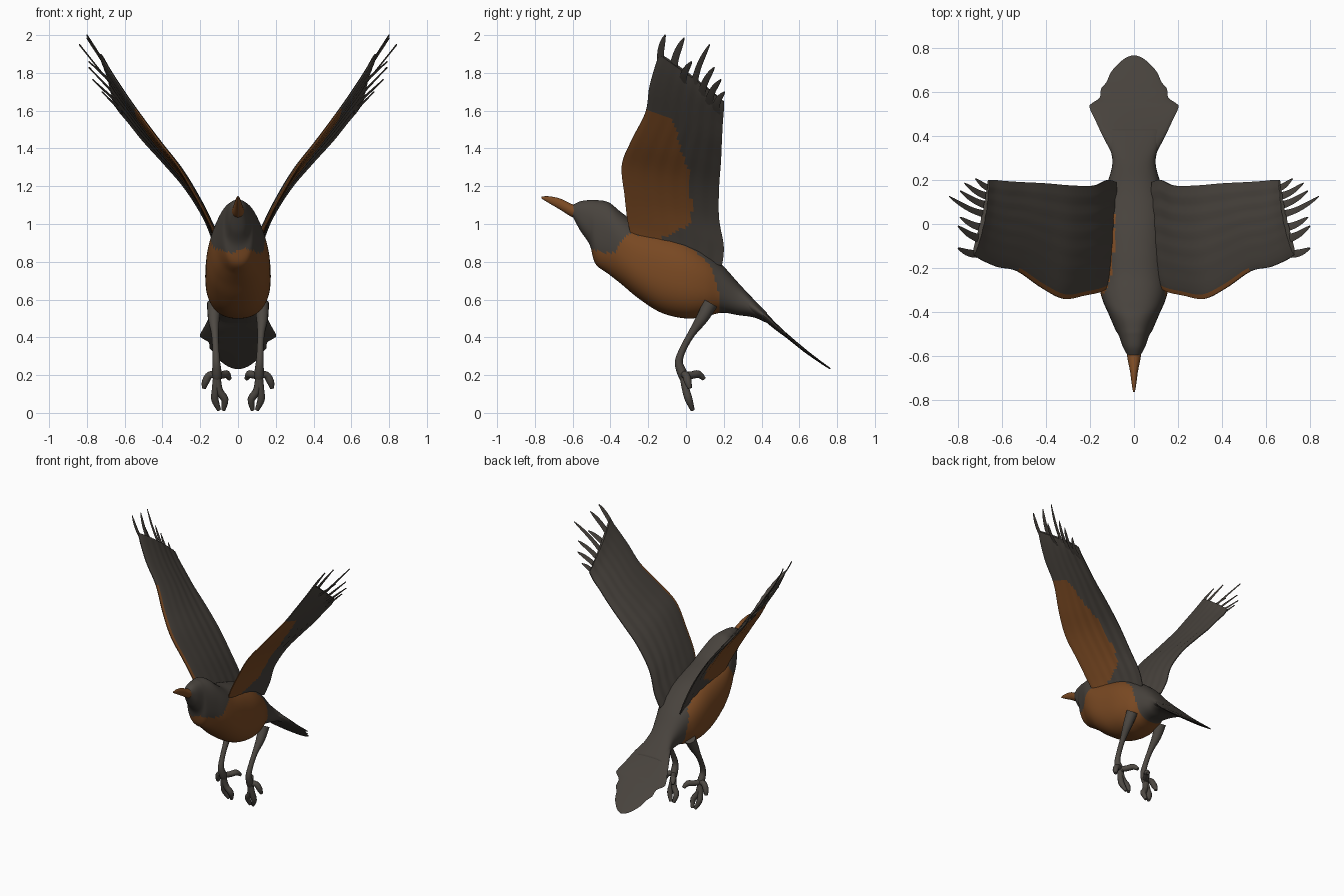
import bpy, bmesh, math
from mathutils import Vector

if "Cube" in bpy.data.objects:
    bpy.data.objects.remove(bpy.data.objects["Cube"])


def material(name, rgb):
    m = bpy.data.materials.new(name)
    m.diffuse_color = (*rgb, 1)
    m.use_nodes = True
    m.node_tree.nodes["Principled BSDF"].inputs["Base Color"].default_value = m.diffuse_color
    return m


DARK = material("dark plumage", (0.065, 0.056, 0.047))
RUST = material("rust plumage", (0.2, 0.069, 0.017))
LEG = material("leg grey", (0.075, 0.066, 0.056))


def resample(rows, n):
    """Smooth interpolation through rows, n steps between neighbours."""
    rows = [Vector(r) for r in rows]
    out = []
    for i in range(len(rows) - 1):
        a, b = rows[i], rows[i + 1]
        p = rows[i - 1] if i else a
        q = rows[i + 2] if i + 2 < len(rows) else b
        for k in range(n):
            t = k / n
            out.append(0.5 * (2 * a + (b - p) * t + (2 * p - 5 * a + 4 * b - q) * t * t
                              + (3 * a - p - 3 * b + q) * t ** 3))
    return out + [rows[-1]]


def loft(name, chains, mats, rule=None, mirror=False):
    """Closed skins over chains of rings; rule(centre, ring_index) picks the material."""
    bm = bmesh.new()
    for rings in chains:
        vs = [[bm.verts.new(p) for p in r] for r in rings]
        n = len(vs[0])
        for a, b in zip(vs, vs[1:]):
            for j in range(n):
                k = (j + 1) % n
                f = bm.faces.new((a[j], a[k], b[k], b[j]))
                if rule:
                    f.material_index = rule(f.calc_center_median(), j)
        bm.faces.new(vs[0])
        bm.faces.new(vs[-1])
    bmesh.ops.recalc_face_normals(bm, faces=bm.faces)
    me = bpy.data.meshes.new(name)
    bm.to_mesh(me)
    bm.free()
    for m in mats:
        me.materials.append(m)
    ob = bpy.data.objects.new(name, me)
    bpy.context.collection.objects.link(ob)
    if mirror:
        ob.modifiers.new("Mirror", 'MIRROR').use_clip = False
    bpy.context.view_layer.objects.active = ob
    ob.select_set(True)
    bpy.ops.object.shade_smooth_by_angle(angle=math.radians(50))
    ob.select_set(False)
    return ob


def slices(rows, n, seg=56, power=0.85):
    """Rounded cross-sections from rows of (y, top, bottom, half width)."""
    rings = []
    for y, top, bot, w in resample(rows, n):
        ring = []
        for j in range(seg):
            a = 2 * math.pi * j / seg
            c, s = math.cos(a), math.sin(a)
            ring.append((w * math.copysign(abs(c) ** power, c), y,
                         (top + bot) / 2 + (top - bot) / 2 * math.copysign(abs(s) ** power, s)))
        rings.append(ring)
    return rings


def tube(points, seg=10, n=4):
    """Round limb through (x, y, z, radius) points."""
    pts = resample(points, n)
    rings = []
    for i, p in enumerate(pts):
        d = (pts[min(i + 1, len(pts) - 1)] - pts[max(i - 1, 0)]).to_3d().normalized()
        u = d.cross(Vector((0.3, 1, 0.2))).normalized()
        v = d.cross(u)
        rings.append([p.to_3d() + p[3] * (u * math.cos(2 * math.pi * j / seg)
                                          + v * math.sin(2 * math.pi * j / seg)) for j in range(seg)])
    return rings


def piecewise(x, pts):
    for (x0, y0), (x1, y1) in zip(pts, pts[1:]):
        if x <= x1:
            return y0 + (y1 - y0) * max(0, (x - x0) / (x1 - x0))
    return pts[-1][1]


# body and head, rust breast and flanks
BODY = [(-0.60, 1.10, 1.04, 0.028), (-0.56, 1.12, 0.965, 0.05), (-0.51, 1.127, 0.89, 0.068),
        (-0.48, 1.127, 0.79, 0.085), (-0.41, 1.115, 0.735, 0.115), (-0.34, 1.06, 0.68, 0.145),
        (-0.25, 1.0, 0.605, 0.165), (-0.13, 0.965, 0.53, 0.172), (0.0, 0.92, 0.50, 0.172),
        (0.1, 0.86, 0.51, 0.155), (0.19, 0.785, 0.53, 0.12), (0.28, 0.685, 0.517, 0.098),
        (0.36, 0.60, 0.505, 0.112), (0.43, 0.53, 0.475, 0.12)]
EDGE = [(-0.6, 0.86), (-0.38, 0.86), (-0.3, 0.96), (-0.1, 0.93), (0.04, 0.875),
        (0.13, 0.79), (0.18, 0.62), (0.181, 0.3)]
loft("body", [slices(BODY, 7)], [DARK, RUST],
     lambda c, j: int(c.z < piecewise(c.y, EDGE) + 0.012 * math.sin(c.x * 40)))

# beak
BEAK = [(-0.765, 1.145, 1.135, 0.004), (-0.73, 1.147, 1.113, 0.01), (-0.67, 1.136, 1.078, 0.018),
        (-0.61, 1.108, 1.04, 0.03), (-0.58, 1.10, 1.03, 0.033)]
loft("beak", [slices(BEAK, 4, 20, 1)], [RUST])

# fanned tail
TAIL = [(0.30, 0.655, 0.53, 0.09), (0.40, 0.555, 0.495, 0.142), (0.47, 0.482, 0.442, 0.175),
        (0.53, 0.425, 0.398, 0.202), (0.55, 0.408, 0.382, 0.19), (0.575, 0.386, 0.362, 0.155),
        (0.615, 0.353, 0.33, 0.15), (0.645, 0.328, 0.308, 0.125), (0.69, 0.293, 0.277, 0.105),
        (0.73, 0.263, 0.25, 0.07), (0.755, 0.245, 0.235, 0.038), (0.766, 0.237, 0.231, 0.012)]
loft("tail", [slices(TAIL, 3, 28, 1)], [DARK])

# wings: stations of leading edge and trailing edge points
LEAD = [(0.12, -0.29, 0.94), (0.155, -0.31, 1.02), (0.225, -0.325, 1.15), (0.32, -0.34, 1.31), (0.42, -0.29, 1.44),
        (0.53, -0.215, 1.59), (0.62, -0.195, 1.72), (0.69, -0.165, 1.83), (0.73, -0.14, 1.90)]
TRAIL = [(0.08, 0.19, 0.78), (0.12, 0.20, 0.88), (0.18, 0.175, 1.03), (0.28, 0.175, 1.19), (0.40, 0.185, 1.33),
         (0.50, 0.19, 1.44), (0.58, 0.195, 1.54), (0.63, 0.20, 1.60), (0.66, 0.20, 1.65)]
OUT = Vector((0.83, 0, -0.56))
CHORD = 26


def wing_rings():
    rings = []
    for i, (a, b) in enumerate(zip(resample(LEAD, 7), resample(TRAIL, 7))):
        under, upper = [], []
        for k in range(CHORD + 1):
            t = k / CHORD
            mid = a.lerp(b, t) - OUT * 0.012 * math.sin(math.pi * t)
            mid += OUT * 0.003 * math.sin(t * 40) * t          # soft feather ripples
            h = 0.003 + 0.013 * math.sqrt(t) * (1 - t) ** 1.2 * 2
            under.append(mid + OUT * h)
            upper.append(mid - OUT * h)
        rings.append(under + upper[::-1])
    return rings


PATCH = [(0.93, -0.12), (1.0, 0.02), (1.1, 0.04), (1.2, 0.005), (1.27, 0.02),
         (1.4, -0.03), (1.5, -0.055), (1.57, -0.09), (1.6, -0.2), (1.61, -1)]
loft("wings", [wing_rings()], [DARK, RUST],
     lambda c, j: int((j <= CHORD or j > 2 * CHORD - 1) and c.y < piecewise(c.z, PATCH)), mirror=True)

# wing tip feathers: (place along tip edge, tip point, half width)
FEATHERS = [(0.08, (0.80, -0.11, 2.0), 0.034), (0.24, (0.80, -0.01, 1.985), 0.034),
            (0.40, (0.79, 0.03, 1.86), 0.032), (0.55, (0.84, 0.125, 1.95), 0.026),
            (0.68, (0.79, 0.15, 1.83), 0.03), (0.80, (0.77, 0.185, 1.765), 0.03),
            (0.92, (0.72, 0.205, 1.70), 0.03)]


def feather(f, tip, w):
    a, b = Vector(LEAD[-1]), Vector(TRAIL[-1])
    tip = Vector(tip)
    edge = a.lerp(b, f) - OUT * 0.012 * math.sin(math.pi * f)
    base = edge - Vector((0.05, 0.01, 0.08))
    rings = []
    for k in range(11):
        t = k / 10
        p = base.lerp(tip, t) + Vector((0, -0.018, 0)) * math.sin(math.pi * t)
        side = (b - a).normalized() * w * (0.12 + 0.88 * (1 - t ** 3)) * (1 - 0.3 * math.sin(math.pi * t))
        rings.append([p + side, p + OUT * 0.004, p - side, p - OUT * 0.004])
    return rings


loft("wing_tip_feathers", [feather(*f) for f in FEATHERS], [DARK], mirror=True)

# legs and feet
LEGS = [[(0.125, 0.13, 0.58, 0.04), (0.128, 0.085, 0.50, 0.032), (0.122, 0.03, 0.42, 0.02),
         (0.118, -0.015, 0.34, 0.018), (0.115, -0.038, 0.27, 0.021), (0.112, -0.02, 0.21, 0.026),
         (0.11, -0.005, 0.17, 0.02)]]
TOES = [[(0.10, 0.0, 0.12), (0.07, 0.015, 0.07), (0.078, 0.035, 0.015)],
        [(0.12, 0.0, 0.12), (0.122, 0.015, 0.07), (0.10, 0.035, 0.015)],
        [(0.15, 0.0, 0.20), (0.172, 0.01, 0.165), (0.18, 0.02, 0.13)],
        [(0.085, 0.03, 0.20), (0.06, 0.065, 0.205), (0.045, 0.095, 0.18)]]
for toe in TOES:
    LEGS.append([(0.112, -0.015, 0.2, 0.02)] + [(*p, r) for p, r in zip(toe, (0.02, 0.02, 0.011))])
loft("legs_and_feet", [tube(l) for l in LEGS], [LEG], mirror=True)
